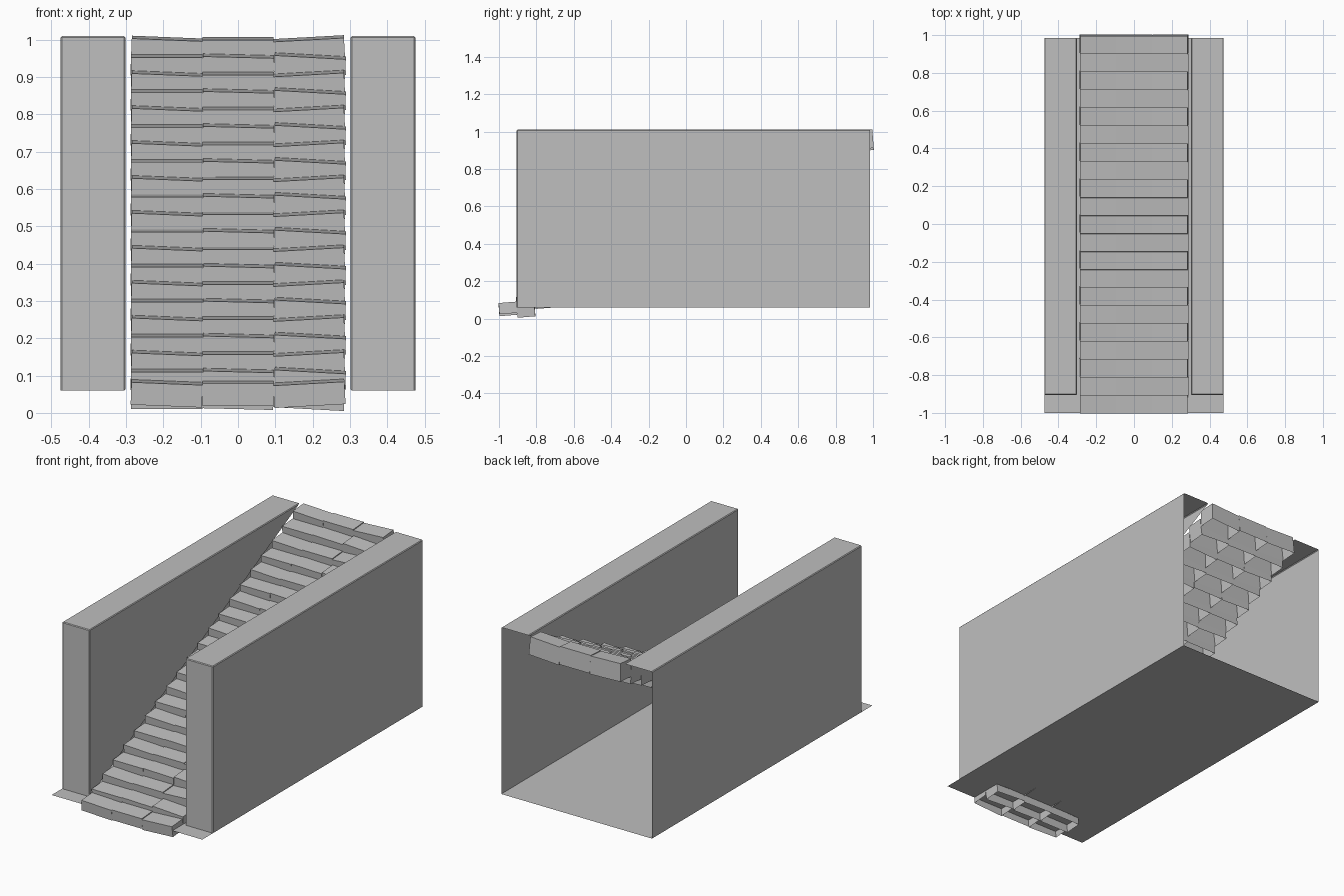
import bpy, bmesh
from math import atan
from mathutils import Matrix

cube = bpy.data.objects.get("Cube")
if cube:
    bpy.data.objects.remove(cube, do_unlink=True)

stone = bpy.data.materials.new("grey_stone")
stone.use_nodes = True
GREY = (0.52, 0.52, 0.52, 1)
stone.diffuse_color = GREY
stone.node_tree.nodes["Principled BSDF"].inputs["Base Color"].default_value = GREY


def finish(bm, name):
    mesh = bpy.data.meshes.new(name)
    bm.to_mesh(mesh)
    bm.free()
    mesh.materials.append(stone)
    obj = bpy.data.objects.new(name, mesh)
    bpy.context.collection.objects.link(obj)


HALF, INNER = 0.475, 0.302      # outer and inner wall planes
FRONT, BACK = -0.905, 0.985
FLOOR, TOP = 0.06, 1.01

# Thin floor sheet
bm = bmesh.new()
corners = [(-HALF, -1), (HALF, -1), (HALF, BACK), (-HALF, BACK)]
bm.faces.new([bm.verts.new((x, y, FLOOR)) for x, y in corners])
finish(bm, "floor")


# Hollow side wall: outer side, front, top and a triangular inner side above the stair
def wall(side, name):
    bm = bmesh.new()

    def corner(x, y, z):
        return bm.verts.new((side * x, y, z))

    out_low, out_top = corner(HALF, FRONT, FLOOR), corner(HALF, FRONT, TOP)
    in_low, in_top = corner(INNER, FRONT, FLOOR), corner(INNER, FRONT, TOP)
    back_low, back_top = corner(HALF, BACK, FLOOR), corner(HALF, BACK, TOP)
    back_in = corner(INNER, BACK, TOP)
    faces = [(out_low, back_low, back_top, out_top),
             (in_low, out_low, out_top, in_top),
             (in_top, out_top, back_top, back_in),
             (in_low, in_top, back_in)]
    for loop in faces:
        bm.faces.new(loop if side > 0 else loop[::-1])
    # Small chamfer on the shared edges
    shared = [e for e in bm.edges if len(e.link_faces) == 2]
    bmesh.ops.bevel(bm, geom=shared, offset=0.004, segments=1, affect='EDGES')
    finish(bm, name)


wall(1, "left_wall")
wall(-1, "right_wall")

# Stair of open-bottomed blocks, three to a row, each laid slightly askew
ROWS = 21
DEPTH = 2 / ROWS
RISE = 0.0468
WIDTH = 0.191
LEAN = Matrix.Rotation(atan(0.08), 4, 'X')
ROLLS = [(-0.04, 0, 0.055), (0, -0.025, -0.055)]   # alternate rows


def add_block(bm, x, y, top, height, roll):
    verts = bmesh.ops.create_cube(bm, size=1)["verts"]
    faces = {f for v in verts for f in v.link_faces}
    base = [f for f in faces if f.calc_center_median().z < -0.4]
    bmesh.ops.delete(bm, geom=base, context='FACES_ONLY')
    place = (Matrix.Translation((x, y, top - height / 2))
             @ Matrix.Rotation(-atan(roll), 4, 'Y') @ LEAN
             @ Matrix.Diagonal((WIDTH, DEPTH, height, 1)))
    bmesh.ops.transform(bm, matrix=place, verts=verts)


for row in range(ROWS):
    bm = bmesh.new()
    height = 0.1 if row else 0.06
    top = 0.067 + RISE * row if row else 0.082
    for col, roll in zip((-1, 0, 1), ROLLS[row % 2]):
        add_block(bm, col * WIDTH, -1 + DEPTH * (row + 0.5), top, height, roll)
    finish(bm, f"step_{row + 1}")
